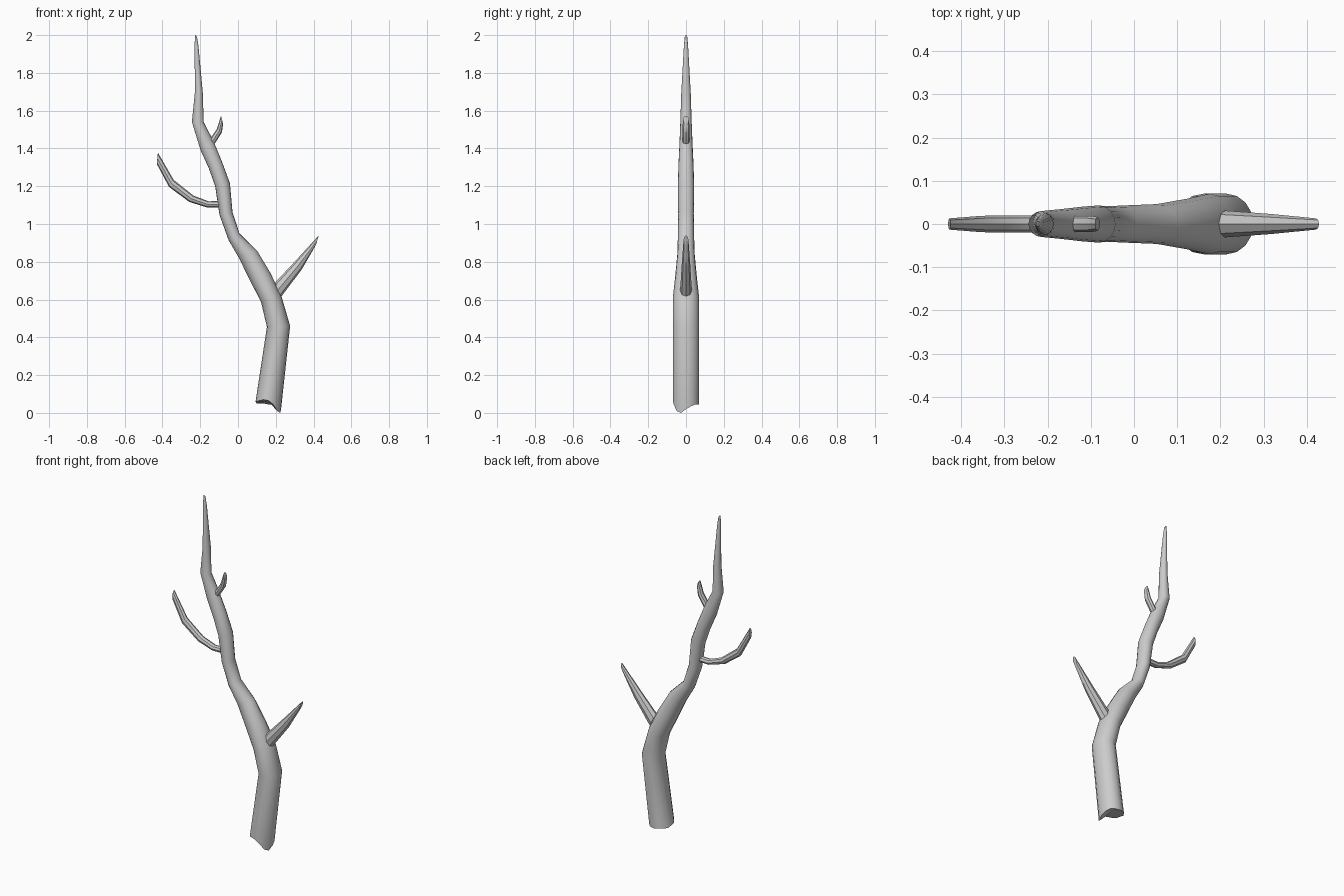
import bpy, bmesh, math


def limb(name, rings, sides, angle, bottom=None):
    """Loft elliptical rings given as (left x, left z, right x, right z, y radius)."""
    bm = bmesh.new()
    loops = []
    for i, (x1, z1, x2, z2, ry) in enumerate(rings):
        cx, cz, hx, hz = (x1 + x2) / 2, (z1 + z2) / 2, (x2 - x1) / 2, (z2 - z1) / 2
        loop = []
        for k in range(sides):
            a = 2 * math.pi * k / sides
            c, s = math.cos(a), math.sin(a)
            z = bottom[k] if bottom and i == 0 else cz + hz * c
            loop.append(bm.verts.new((cx + hx * c, ry * s, z)))
        loops.append(loop)
    for a, b in zip(loops, loops[1:]):
        for k in range(sides):
            n = (k + 1) % sides
            bm.faces.new((a[k], a[n], b[n], b[k]))
    bm.faces.new(loops[-1])
    if bottom:
        # hollowed, broken-off end
        x1, _, x2, _, _ = rings[0]
        mid = bm.verts.new(((x1 + x2) / 2, 0, 0.06))
        for k in range(sides):
            bm.faces.new((loops[0][(k + 1) % sides], loops[0][k], mid))
    else:
        bm.faces.new(loops[0])
    bmesh.ops.recalc_face_normals(bm, faces=bm.faces)
    me = bpy.data.meshes.new(name)
    bm.to_mesh(me)
    bm.free()
    ob = bpy.data.objects.new(name, me)
    bpy.context.collection.objects.link(ob)
    bpy.ops.object.select_all(action='DESELECT')
    ob.select_set(True)
    bpy.context.view_layer.objects.active = ob
    bpy.ops.object.shade_smooth_by_angle(angle=math.radians(angle))
    return ob


# Main stem with a jagged lower end
limb("main_stem", [
    (0.093, 0.06, 0.228, 0.00, 0.070),
    (0.153, 0.455, 0.276, 0.46, 0.070),
    (0.122, 0.587, 0.228, 0.625, 0.070),
    (0.069, 0.69, 0.172, 0.74, 0.058),
    (0.005, 0.82, 0.100, 0.86, 0.046),
    (-0.050, 0.915, 0.007, 0.952, 0.043),
    (-0.098, 1.048, -0.029, 1.063, 0.041),
    (-0.121, 1.20, -0.043, 1.217, 0.043),
    (-0.155, 1.296, -0.086, 1.333, 0.040),
    (-0.198, 1.39, -0.130, 1.44, 0.035),
    (-0.244, 1.54, -0.182, 1.54, 0.030),
    (-0.228, 1.70, -0.186, 1.69, 0.025),
    (-0.230, 1.95, -0.209, 1.94, 0.011),
    (-0.227, 2.00, -0.217, 1.99, 0.006),
], 16, 40, bottom=[0.02, 0.035, 0.045, 0.045, 0.045, 0.05, 0.05, 0.05,
                   0.06, 0.06, 0.065, 0.07, 0.065, 0.045, 0.01, 0.0])

# Straight lower branch on the right
limb("right_branch", [
    (0.196, 0.69, 0.225, 0.61, 0.031),
    (0.300, 0.80, 0.338, 0.76, 0.023),
    (0.428, 0.94, 0.413, 0.89, 0.013),
], 8, 30)

# Curved branch on the left
limb("left_branch", [
    (-0.100, 1.087, -0.100, 1.122, 0.020),
    (-0.162, 1.087, -0.155, 1.120, 0.020),
    (-0.258, 1.117, -0.235, 1.150, 0.020),
    (-0.365, 1.196, -0.340, 1.233, 0.019),
    (-0.430, 1.318, -0.424, 1.378, 0.013),
], 8, 30)

# Short upper twig
limb("upper_twig", [
    (-0.155, 1.440, -0.136, 1.405, 0.019),
    (-0.112, 1.503, -0.085, 1.485, 0.019),
    (-0.090, 1.573, -0.079, 1.530, 0.016),
], 8, 30)
